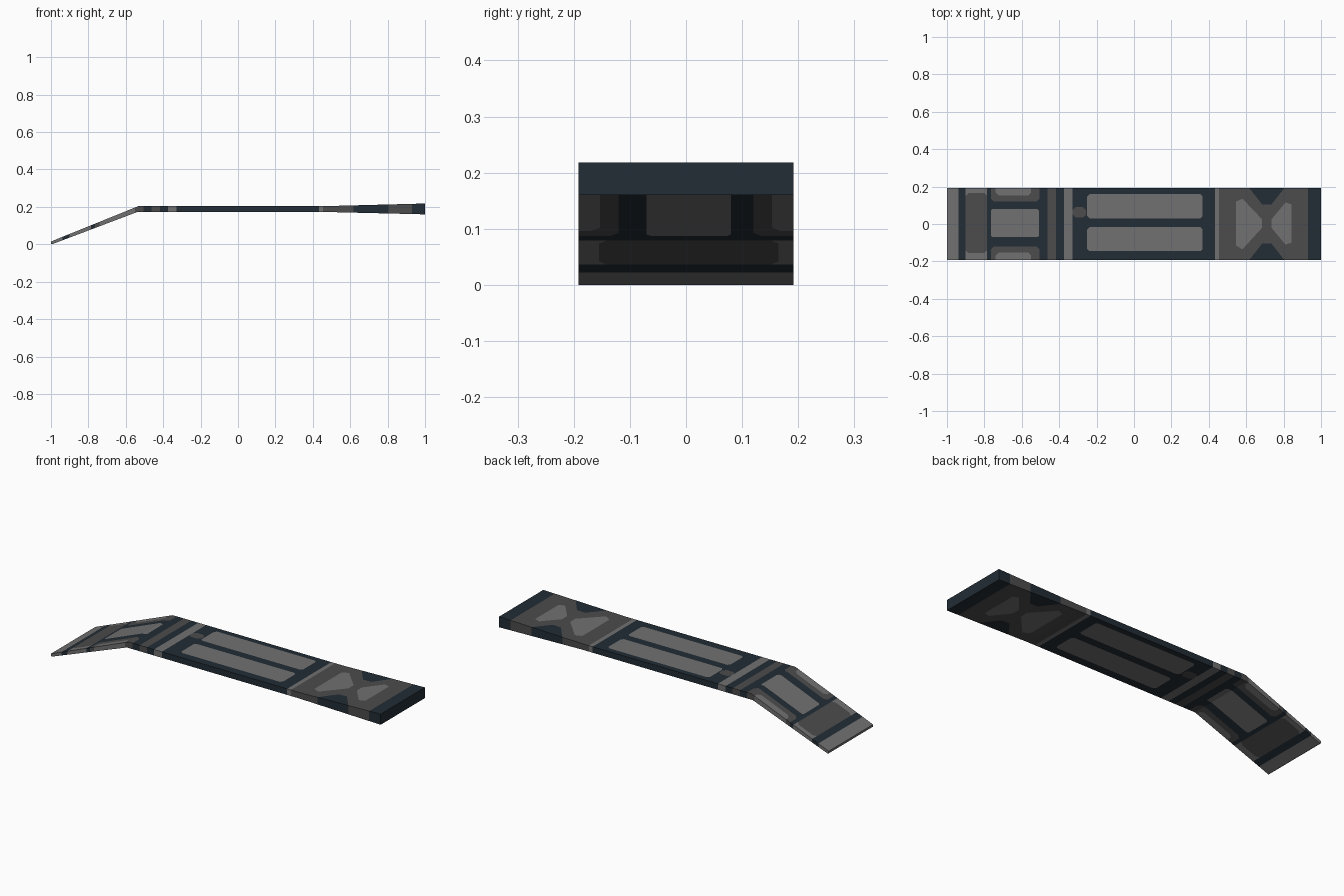
import bpy, bmesh
from mathutils import Vector

if "Cube" in bpy.data.objects:
    bpy.data.objects.remove(bpy.data.objects["Cube"])

HALF = 0.192
NAVY, MID, LIGHT = 0, 1, 2

# Bent slab: side profile (x, z) extruded across the width
profile = [(-1, 0.003), (-0.995, 0), (-0.54, 0.172), (0.5, 0.172), (1, 0.16),
           (1, 0.218), (0.5, 0.205), (-0.53, 0.205), (-1, 0.015)]
bm = bmesh.new()
near = [bm.verts.new((x, -HALF, z)) for x, z in profile]
far = [bm.verts.new((x, HALF, z)) for x, z in profile]
n = len(profile)
for i in range(n):
    j = (i + 1) % n
    bm.faces.new((near[i], near[j], far[j], far[i]))
bm.faces.new(near[::-1])
bm.faces.new(far)
bmesh.ops.recalc_face_normals(bm, faces=bm.faces[:])

# Painted regions, later ones on top of earlier ones
regions = []


def region(color, pts):
    regions.append((color, [Vector((x, y, 0)) for x, y in pts]))


def band(color, x0, x1):
    region(color, [(x0, -0.2), (x1, -0.2), (x1, 0.2), (x0, 0.2)])


def panel(color, x0, x1, y0, y1, c=0.015):
    region(color, [(x0 + c, y0), (x1 - c, y0), (x1, y0 + c), (x1, y1 - c),
                   (x1 - c, y1), (x0 + c, y1), (x0, y1 - c), (x0, y0 + c)])


# cross bands
band(LIGHT, -1.01, -0.937)
band(MID, -0.462, -0.418)
band(LIGHT, -0.375, -0.328)
band(LIGHT, 0.432, 0.455)
band(MID, 0.455, 0.93)
# ramp panels
panel(LIGHT, -0.9, -0.785, -0.215, 0.215)
panel(MID, -0.9, -0.785, -0.155, 0.165)
panel(LIGHT, -0.765, -0.508, -0.07, 0.08, 0.008)
for s in (-1, 1):
    lo, hi = sorted((s * 0.12, s * 0.22))
    panel(MID, -0.765, -0.505, lo, hi)
    lo, hi = sorted((s * 0.153, s * 0.22))
    panel(LIGHT, -0.74, -0.55, lo, hi)
# deck panels
panel(LIGHT, -0.25, 0.367, 0.03, 0.16, 0.012)
panel(LIGHT, -0.25, 0.367, -0.145, -0.017, 0.012)
panel(MID, -0.328, -0.257, 0.035, 0.09)
# hourglass at the thick end
region(LIGHT, [(0.545, -0.115), (0.58, -0.135), (0.685, -0.02), (0.685, 0.025),
               (0.58, 0.135), (0.545, 0.12)])
region(LIGHT, [(0.735, -0.02), (0.81, -0.11), (0.842, -0.1), (0.842, 0.105),
               (0.81, 0.115), (0.735, 0.025)])
for s in (-1, 1):
    pts = [(0.61, 0.2), (0.685, 0.105), (0.735, 0.105), (0.81, 0.2)]
    region(NAVY, [(x, s * y) for x, y in pts][::-s])


def cut(p, normal, x0, x1):
    faces = [f for f in bm.faces if x0 < f.calc_center_median().x < x1]
    geom = faces + list({e for f in faces for e in f.edges}) + list({v for f in faces for v in f.verts})
    bmesh.ops.bisect_plane(bm, geom=geom, dist=1e-5, plane_co=p, plane_no=normal)


# Cut the slab along the region borders
for x in sorted({round(f(p.x for p in pts), 4) for _, pts in regions for f in (min, max)}):
    cut(Vector((x, 0, 0)), Vector((1, 0, 0)), -2, 2)
for _, pts in regions:
    x0, x1 = min(p.x for p in pts), max(p.x for p in pts)
    for a, b in zip(pts, pts[1:] + pts[:1]):
        d = b - a
        if abs(d.x) > 1e-6 and min(abs(a.y), abs(b.y)) < HALF:
            cut(a, Vector((d.y, -d.x, 0)).normalized(), x0, x1)
        elif abs(d.x) < 1e-6 and x0 + 1e-4 < a.x < x1 - 1e-4:
            cut(a, Vector((1, 0, 0)), x0, x1)


def inside(p, pts):
    signs = [(b - a).cross(p - a).z for a, b in zip(pts, pts[1:] + pts[:1])]
    return all(v > 0 for v in signs) or all(v < 0 for v in signs)


# Colour every face by the region it lies in
for f in bm.faces:
    c = f.calc_center_median()
    p = Vector((c.x * 0.9995, c.y * 0.999, 0))
    for color, pts in regions:
        if inside(p, pts):
            f.material_index = color

mesh = bpy.data.meshes.new("bent_plank")
bm.to_mesh(mesh)
bm.free()
obj = bpy.data.objects.new("bent_plank", mesh)
bpy.context.collection.objects.link(obj)
for name, col in (("dark navy", (0.016, 0.026, 0.036)),
                  ("mid grey", (0.072, 0.072, 0.072)),
                  ("light grey", (0.165, 0.165, 0.165))):
    m = bpy.data.materials.new(name)
    m.diffuse_color = (*col, 1)
    m.use_nodes = True
    m.node_tree.nodes["Principled BSDF"].inputs["Base Color"].default_value = m.diffuse_color
    mesh.materials.append(m)
